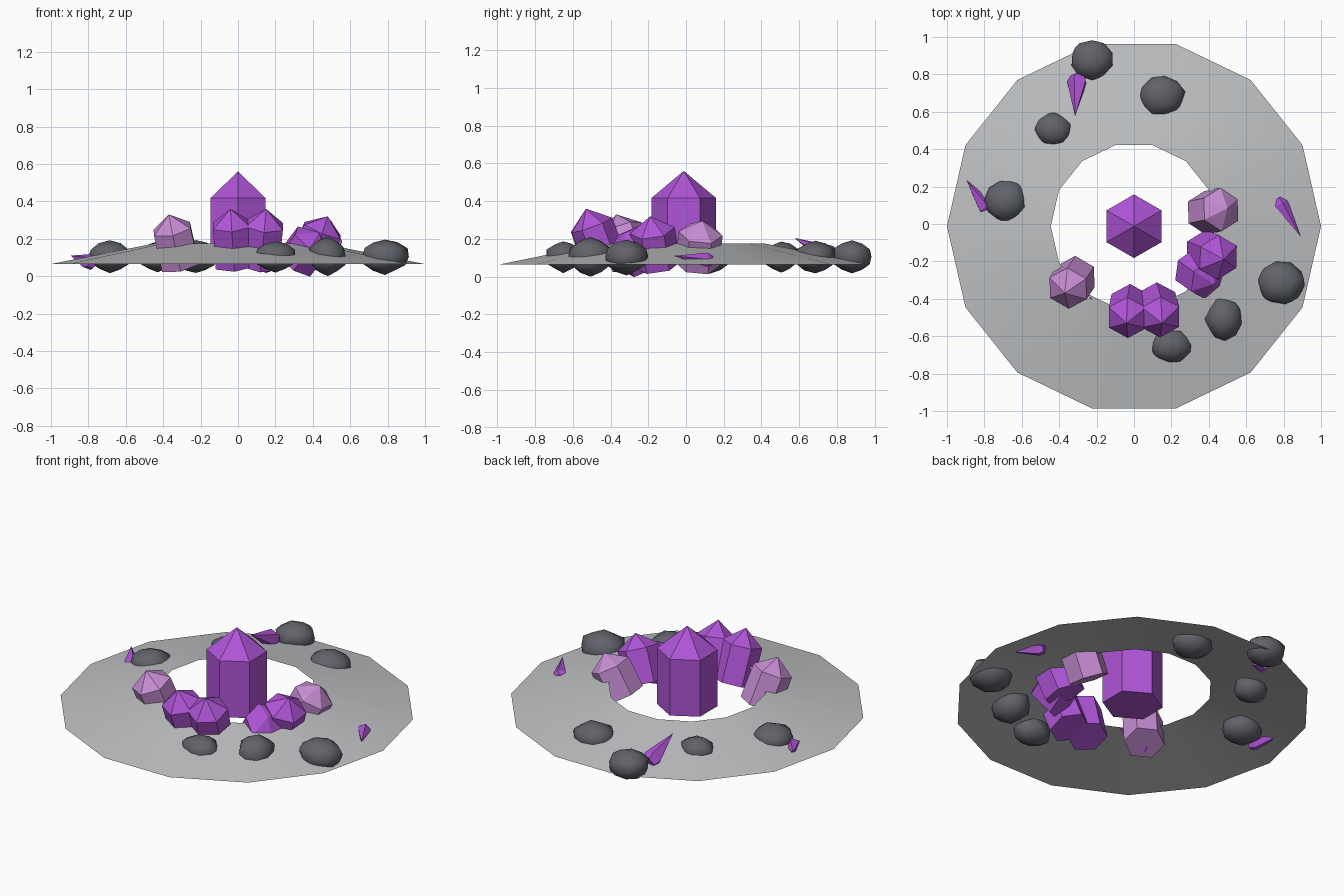
import bpy, bmesh, math, random
from mathutils import Vector, Matrix

if "Cube" in bpy.data.objects:
    bpy.data.objects.remove(bpy.data.objects["Cube"], do_unlink=True)
random.seed(4)


def material(name, rgb):
    m = bpy.data.materials.new(name)
    m.use_nodes = True
    m.diffuse_color = (*rgb, 1)
    bsdf = m.node_tree.nodes["Principled BSDF"]
    bsdf.inputs["Base Color"].default_value = (*rgb, 1)
    bsdf.inputs["Roughness"].default_value = 0.8
    return m


PURPLE = material("purple crystal", (0.43, 0.09, 0.68))
LILAC = material("pale lilac crystal", (0.57, 0.27, 0.66))
STONE = material("dark slate", (0.12, 0.125, 0.145))
GROUND = material("light grey ground", (0.52, 0.53, 0.54))


def finish(name, bm, mat, smooth=False):
    mesh = bpy.data.meshes.new(name)
    bm.to_mesh(mesh)
    bm.free()
    mesh.materials.append(mat)
    for p in mesh.polygons:
        p.use_smooth = smooth
    ob = bpy.data.objects.new(name, mesh)
    bpy.context.collection.objects.link(ob)
    return ob


def loft(bm, rings, sides, start):
    """Join (radius, height) rings; a zero radius makes a point."""
    loops = []
    for r, z in rings:
        if r == 0:
            loops.append([bm.verts.new((0, 0, z))] * sides)
        else:
            turn = [start + math.tau * i / sides for i in range(sides)]
            loops.append([bm.verts.new((r * math.cos(a), r * math.sin(a), z)) for a in turn])
    for low, high in zip(loops, loops[1:]):
        for i in range(sides):
            j = (i + 1) % sides
            corners = [low[i], low[j], high[j], high[i]]
            bm.faces.new(list(dict.fromkeys(corners)))
    return loops


def aim(bm, base, tip):
    """Stand the z axis of the mesh along the line from base to tip."""
    base, tip = Vector(base), Vector(tip)
    turn = Vector((0, 0, 1)).rotation_difference(tip - base).to_matrix().to_4x4()
    bm.transform(Matrix.Translation(base) @ turn)


def crystal(name, base, tip, radius, mat):
    length = (Vector(tip) - Vector(base)).length
    bm = bmesh.new()
    loops = loft(bm, [(radius, 0), (radius, length * 0.71), (0, length)], 6, math.pi / 2)
    bm.faces.new(loops[0][::-1])
    aim(bm, base, tip)
    finish(name, bm, mat)


def shard(name, base, tip, radius):
    length = (Vector(tip) - Vector(base)).length
    bm = bmesh.new()
    loops = loft(bm, [(radius * 0.7, 0), (radius, length * 0.15), (0, length)], 5, 0.6)
    bm.faces.new(loops[0][::-1])
    aim(bm, base, tip)
    finish(name, bm, PURPLE)


def rock(name, x, y, rx, ry, top, spin):
    bm = bmesh.new()
    bmesh.ops.create_icosphere(bm, subdivisions=2, radius=1)
    for v in bm.verts:
        # corners stand proud of the edge midpoints
        v.co *= 1.0 if len(v.link_edges) == 5 else 0.93
        v.co *= random.uniform(0.95, 1.04)
    bm.transform(Matrix.Rotation(spin, 4, "Z"))
    bm.transform(Matrix.Translation((x, y, 0.105)) @ Matrix.Diagonal((rx, ry, top - 0.105, 1)))
    finish(name, bm, STONE, True)


# Sloping ground ring
bm = bmesh.new()
loft(bm, [(1.0, 0.065), (0.445, 0.175)], 14, 0)
bm.transform(Matrix.Translation((0, -0.012, 0)))
finish("ground_ring", bm, GROUND, True)

# Central and surrounding crystals
crystal("centre_crystal", (0, -0.012, 0.07), (0, -0.012, 0.56), 0.17, PURPLE)
crystal("front_crystal_right", (-0.02, -0.43, 0.06), (-0.04, -0.53, 0.36), 0.115, PURPLE)
crystal("front_crystal_left", (0.12, -0.42, 0.06), (0.15, -0.53, 0.36), 0.115, PURPLE)
crystal("side_crystal_tall", (0.38, -0.15, 0.06), (0.48, -0.19, 0.32), 0.12, PURPLE)
crystal("side_crystal_low", (0.31, -0.235, 0.075), (0.43, -0.32, 0.235), 0.115, PURPLE)
crystal("pale_crystal_left", (0.38, 0.06, 0.065), (0.5, 0.085, 0.295), 0.117, LILAC)
crystal("pale_crystal_right", (-0.31, -0.28, 0.06), (-0.37, -0.37, 0.33), 0.115, LILAC)

# Loose shards
shard("back_shard", (-0.3, 0.79, 0.1), (-0.315, 0.575, 0.205), 0.055)
shard("right_shard", (-0.78, 0.07, 0.07), (-0.895, 0.235, 0.11), 0.045)
shard("left_shard", (0.77, 0.135, 0.085), (0.89, -0.065, 0.11), 0.04)
shard("buried_shard", (-0.36, -0.31, 0.055), (-0.225, -0.4, 0.18), 0.04)

# Scattered rocks: x, y, half width, half depth, top, spin
rocks = [
    (-0.225, 0.88, 0.122, 0.115, 0.195, 0.0),
    (0.15, 0.685, 0.132, 0.118, 0.192, 0.5),
    (-0.43, 0.505, 0.107, 0.097, 0.19, 0.3),
    (-0.685, 0.125, 0.122, 0.117, 0.192, 0.9),
    (0.785, -0.315, 0.135, 0.125, 0.2, 0.2),
    (0.48, -0.505, 0.108, 0.125, 0.208, 0.7),
    (0.2, -0.65, 0.12, 0.097, 0.19, 1.1),
]
for n, spec in enumerate(rocks, 1):
    rock(f"rock_{n}", *spec)
